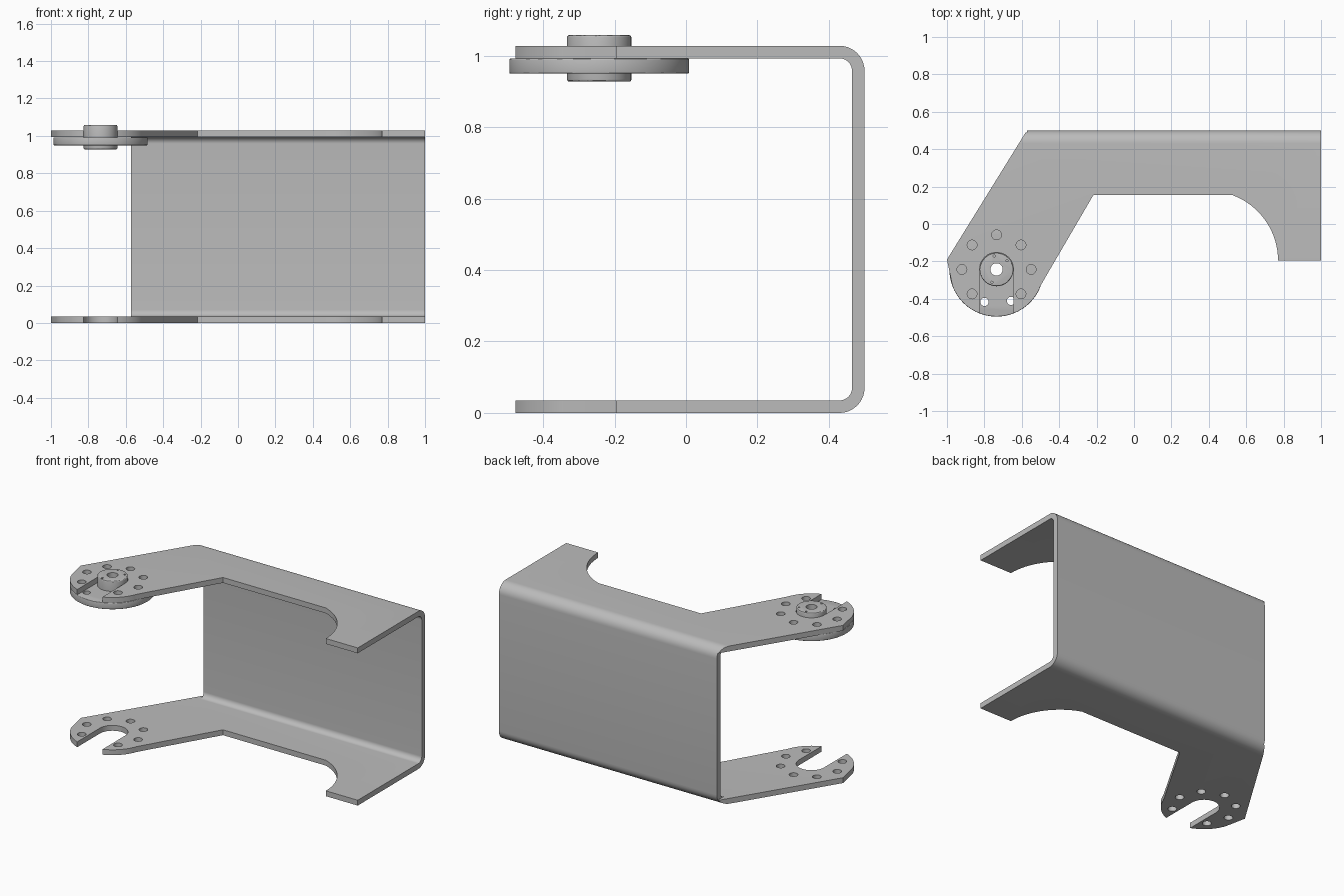
import bpy, bmesh
from math import cos, sin, radians
from mathutils import Vector

cube = bpy.data.objects.get("Cube")
if cube:
    bpy.data.objects.remove(cube, do_unlink=True)

grey = bpy.data.materials.new("brushed grey metal")
grey.use_nodes = True
colour = (0.5, 0.5, 0.5, 1)
grey.diffuse_color = colour
grey.node_tree.nodes["Principled BSDF"].inputs["Base Color"].default_value = colour

PX, PY = -0.735, -0.243      # pivot axis
T, H = 0.035, 1.028          # sheet thickness, bracket height


def arc(cx, cy, r, a0, a1, n):
    return [(cx + r * cos(radians(a0 + (a1 - a0) * i / n)),
             cy + r * sin(radians(a0 + (a1 - a0) * i / n))) for i in range(n + 1)]


def add_object(name, solids):
    """Each solid is an outline of 3D points and an extrusion vector."""
    bm = bmesh.new()
    for points, move in solids:
        face = bm.faces.new([bm.verts.new(p) for p in points])
        ext = bmesh.ops.extrude_face_region(bm, geom=[face], use_keep_orig=True)
        verts = [g for g in ext["geom"] if isinstance(g, bmesh.types.BMVert)]
        bmesh.ops.translate(bm, verts=verts, vec=Vector(move))
    bmesh.ops.recalc_face_normals(bm, faces=bm.faces)
    mesh = bpy.data.meshes.new(name)
    bm.to_mesh(mesh)
    bm.free()
    mesh.materials.append(grey)
    ob = bpy.data.objects.new(name, mesh)
    bpy.context.collection.objects.link(ob)
    return ob


def flat(points, z0, z1):
    return [(x, y, z0) for x, y in points], (0, 0, z1 - z0)


def disc(x, y, r, z0, z1, n=24):
    return flat(arc(x, y, r, 0, 360, n)[:-1], z0, z1)


def ring_holes(radius, r, angles, z0, z1, n=24):
    return [disc(PX + radius * cos(radians(a)), PY + radius * sin(radians(a)),
                 r, z0, z1, n) for a in angles]


def activate(ob):
    bpy.ops.object.select_all(action="DESELECT")
    ob.select_set(True)
    bpy.context.view_layer.objects.active = ob


def boolean(ob, operation, solids):
    cutter = add_object("cutter", solids)
    cutter.hide_render = True
    mod = ob.modifiers.new("cut", "BOOLEAN")
    mod.operation, mod.solver, mod.object = operation, "EXACT", cutter
    activate(ob)
    bpy.ops.object.modifier_apply(modifier=mod.name)
    bpy.data.objects.remove(cutter, do_unlink=True)


def round_rim(ob, width):
    mod = ob.modifiers.new("rim", "BEVEL")
    mod.width, mod.segments = width, 3
    mod.limit_method, mod.angle_limit = "ANGLE", radians(40)
    activate(ob)
    bpy.ops.object.modifier_apply(modifier=mod.name)


def smooth(ob):
    activate(ob)
    bpy.ops.object.shade_smooth_by_angle(angle=radians(30))


# Folded sheet: rounded U profile extruded along x
R = 2 * T
bend = 0.5 - R
outer = [(-0.7, 0)] + arc(bend, R, R, -90, 0, 10) + arc(bend, H - R, R, 0, 90, 10) + [(-0.7, H)]
inner = [(-0.7, H - T)] + arc(bend, H - R, T, 90, 0, 10) + arc(bend, R, T, 0, -90, 10) + [(-0.7, T)]
bracket = add_object("folded_bracket",
                     [([(-1.2, y, z) for y, z in outer + inner], (2.4, 0, 0))])

# Trim both flanges to the plan outline: arm, rounded end and curved notch
plan = [(-0.511, 0.6), (1, 0.6), (1, -0.195)]
plan += arc(0.3975, -0.195, 0.3725, 0, 70, 16)
plan += [(-0.217, 0.155)]
plan += arc(PX, PY, 0.251, -20, -160, 32)
plan += [(-1, -0.19)]
boolean(bracket, "INTERSECT", [flat(plan, -0.2, 1.2)])

# Square end of the back wall
boolean(bracket, "DIFFERENCE",
        [flat([(-0.8, 0.43), (-0.573, 0.43), (-0.573, 0.7), (-0.8, 0.7)], T, H - T)])

# Open slot around the pivot, then the bolt holes
slot = arc(PX, PY, 0.091, 0, 180, 20) + [(PX - 0.091, -0.8), (PX + 0.091, -0.8)]
boolean(bracket, "DIFFERENCE", [flat(slot, -0.3, 1.3)])
boolean(bracket, "DIFFERENCE",
        ring_holes(0.185, 0.026, [a for a in range(0, 360, 45) if a != 270], -0.3, 1.3))
smooth(bracket)

# Round horn plate below the upper flange
horn = add_object("horn_disc", [disc(PX, PY, 0.252, 0.95, H - T - 0.0005, 96)])
round_rim(horn, 0.004)
horn_holes = ring_holes(0.185, 0.022, [24.6 + 45 * i for i in range(8)], 0.8, 1.2)
boolean(horn, "DIFFERENCE", horn_holes + [disc(PX, PY, 0.06, 0.8, 1.2)])
smooth(horn)

# Hub through the horn, with a bore and three small screw holes
hub = add_object("horn_hub", [disc(PX, PY, 0.09, 0.928, 1.058, 64)])
round_rim(hub, 0.006)
boolean(hub, "DIFFERENCE", [disc(PX, PY, 0.033, 0.8, 1.2, 32)]
        + ring_holes(0.073, 0.006, (40, 100, 250), 1.045, 1.2, 12))
smooth(hub)
